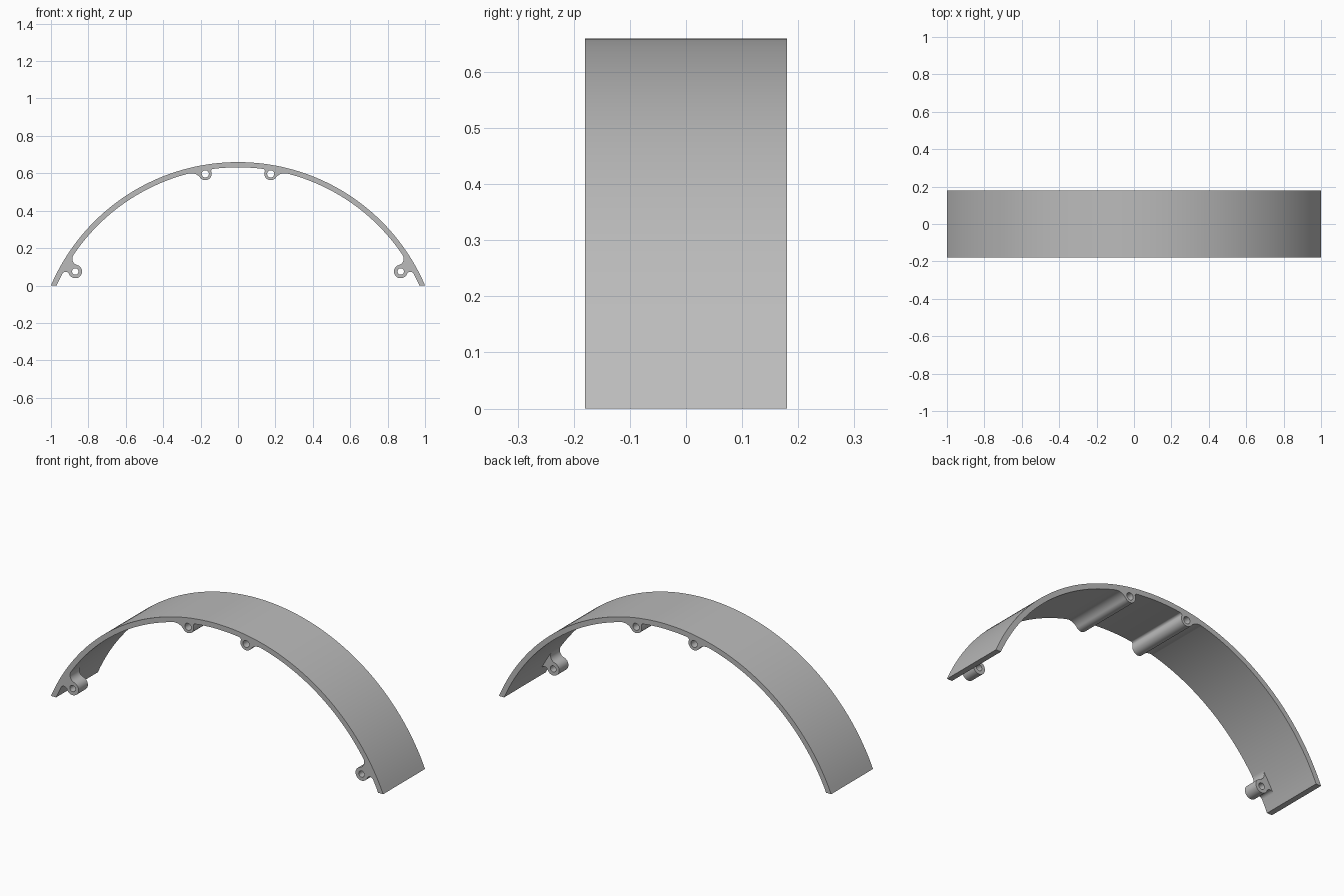
import bpy, bmesh
from math import pi, sin, cos, acos, atan2, hypot, radians
from mathutils import Vector

if "Cube" in bpy.data.objects:
    bpy.data.objects.remove(bpy.data.objects["Cube"])

OUTER, INNER = 1.088, 1.06      # radii of the arched band
CENTRE = Vector((0, -0.428))    # arch centre in the x, z plane
HALF = 0.18                     # half of the band width

grey = bpy.data.materials.new("plain grey")
grey.use_nodes = True
colour = (0.5, 0.5, 0.5, 1)
grey.diffuse_color = colour
grey.node_tree.nodes["Principled BSDF"].inputs["Base Color"].default_value = colour


def arc(centre, radius, start, end, steps):
    """Points on a circle from one angle to another."""
    angles = [start + (end - start) * i / steps for i in range(steps + 1)]
    return [centre + Vector((cos(a), sin(a))) * radius for a in angles]


def angle(v):
    return atan2(v.y, v.x)


def short_arc(centre, radius, start, end, steps):
    """Arc between two directions, the short way round."""
    a, b = angle(start), angle(end)
    turn = (b - a + pi) % (2 * pi) - pi
    return arc(centre, radius, a, a + turn, steps)


def prism(name, loops, y0, y1):
    """Solid with an outline and optional holes, extruded along y."""
    bm = bmesh.new()
    edges = []
    for loop in loops:
        clean = [p for i, p in enumerate(loop) if (p - loop[i - 1]).length > 1e-5]
        verts = [bm.verts.new((p.x, y0, p.y)) for p in clean]
        edges += [bm.edges.new((verts[i - 1], verts[i])) for i in range(len(verts))]
    bmesh.ops.triangle_fill(bm, edges=edges, use_beauty=True)
    moved = bmesh.ops.extrude_face_region(bm, geom=bm.faces[:], use_keep_orig=True)["geom"]
    bmesh.ops.translate(bm, vec=(0, y1 - y0, 0),
                        verts=[g for g in moved if isinstance(g, bmesh.types.BMVert)])
    bmesh.ops.recalc_face_normals(bm, faces=bm.faces[:])
    mesh = bpy.data.meshes.new(name)
    bm.to_mesh(mesh)
    bm.free()
    mesh.materials.append(grey)
    obj = bpy.data.objects.new(name, mesh)
    bpy.context.collection.objects.link(obj)
    bpy.ops.object.select_all(action='DESELECT')
    obj.select_set(True)
    bpy.context.view_layer.objects.active = obj
    bpy.ops.object.shade_smooth_by_angle(angle=radians(30))


def boss_outline(c, r, low_fillet, high_fillet):
    """Round boss blended by fillets into the inside of the band."""
    out = c - CENTRE
    dist, base = out.length, angle(out)
    sides = []
    for side, f in ((-1, low_fillet), (1, high_fillet)):
        reach = INNER - f
        delta = acos((dist ** 2 + reach ** 2 - (r + f) ** 2) / (2 * dist * reach))
        a = base + side * delta
        sides.append((a, CENTRE + Vector((cos(a), sin(a))) * reach, f))
    (a0, f0, r0), (a1, f1, r1) = sides
    points = arc(CENTRE, INNER, a0, a1, 8)
    points += short_arc(f1, r1, f1 - CENTRE, c - f1, 10)
    points += short_arc(c, r, f1 - c, -out, 14)
    points += short_arc(c, r, -out, f0 - c, 14)
    points += short_arc(f0, r0, c - f0, f0 - CENTRE, 10)
    return points


# Arched band, cut level at the base
def foot(radius):
    return atan2(-CENTRE.y, (radius ** 2 - CENTRE.y ** 2) ** 0.5)


band = arc(CENTRE, OUTER, foot(OUTER), pi - foot(OUTER), 96)
band += arc(CENTRE, INNER, pi - foot(INNER), foot(INNER), 96)
prism("arched_band", [band], -HALF, HALF)

# Full-width bosses near the crown and short lugs at the front of each foot
parts = [
    ("crown_boss", Vector((0.175, 0.597)), 0.034, 0.019, 0.06, 0.012, HALF),
    ("foot_lug", Vector((0.87, 0.075)), 0.036, 0.017, 0.02, 0.035, -0.1),
]
for name, c, r, hole, low, high, back in parts:
    loops = [boss_outline(c, r, low, high), arc(c, hole, 0, 2 * pi, 32)[:-1]]
    for side, sign in (("left", 1), ("right", -1)):
        mirrored = [[Vector((p.x * sign, p.y)) for p in loop] for loop in loops]
        prism(side + "_" + name, mirrored, -HALF, back)
